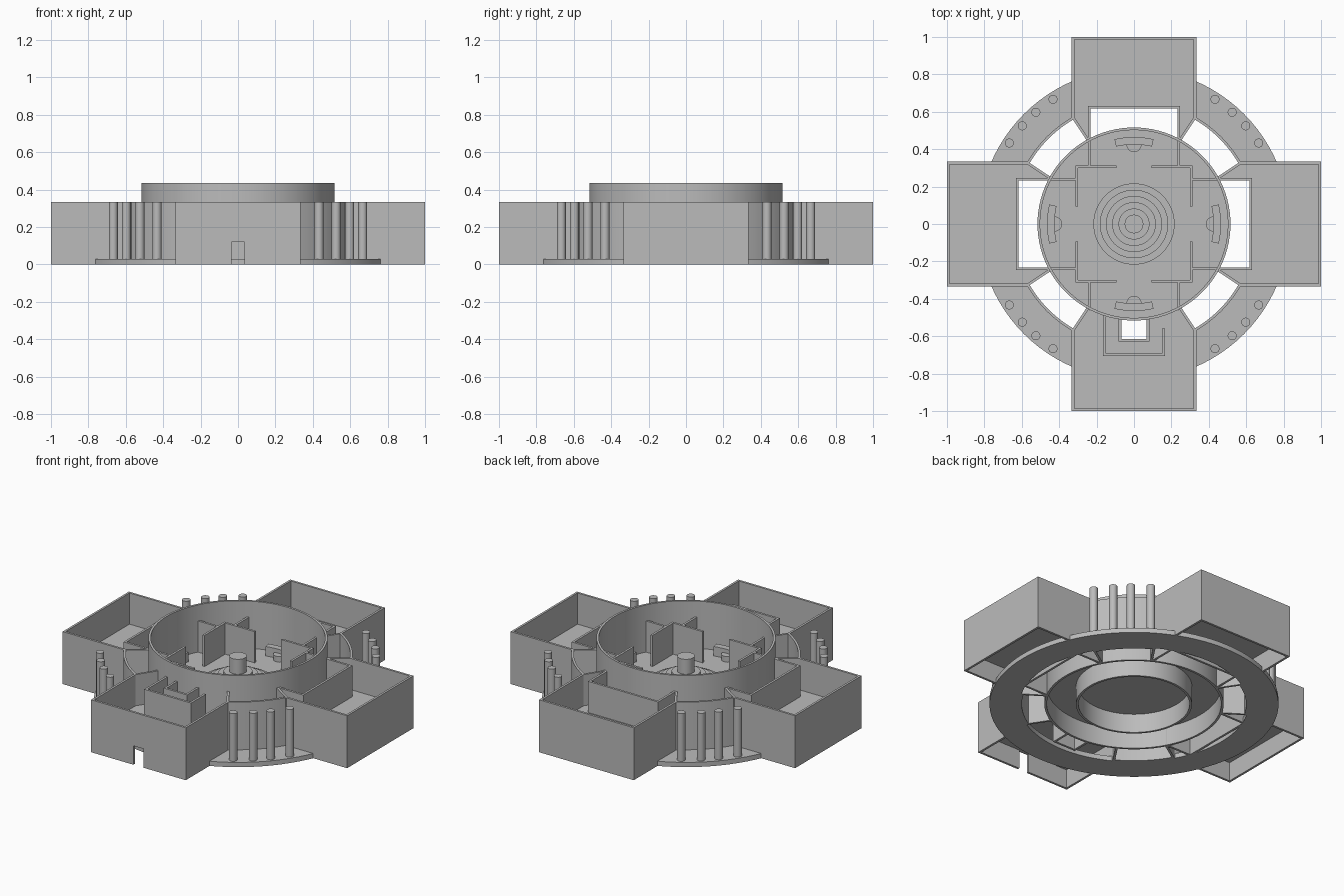
import bpy, bmesh
from math import sin, cos, radians, pi, hypot
from mathutils import Matrix, Vector

cube = bpy.data.objects.get("Cube")
if cube:
    bpy.data.objects.remove(cube, do_unlink=True)

stone = bpy.data.materials.new("grey_stone")
stone.use_nodes = True
stone.diffuse_color = (0.5, 0.5, 0.5, 1)
stone.node_tree.nodes["Principled BSDF"].inputs["Base Color"].default_value = (0.5, 0.5, 0.5, 1)

FLOOR_LOW, FLOOR, WALL_TOP = 0.12, 0.135, 0.333
DRUM_TOP, T = 0.435, 0.014


def prism(bm, pts, z0, z1):
    """Extrude a plan outline between two heights."""
    face = bm.faces.new([bm.verts.new((x, y, z0)) for x, y in pts])
    moved = bmesh.ops.extrude_face_region(bm, geom=[face])["geom"]
    bmesh.ops.translate(bm, vec=(0, 0, z1 - z0),
                        verts=[g for g in moved if isinstance(g, bmesh.types.BMVert)])


def rect(bm, x0, x1, y0, y1, z0, z1):
    prism(bm, [(x0, y0), (x1, y0), (x1, y1), (x0, y1)], z0, z1)


def wall(bm, path, z0, z1):
    """Thick wall along a plan path."""
    for a, b in zip(path, path[1:]):
        a, b = Vector(a), Vector(b)
        d = (b - a).normalized() * T / 2
        n = Vector((-d.y, d.x))
        prism(bm, [a - d - n, b + d - n, b + d + n, a - d + n], z0, z1)


def arc(bm, r0, r1, a0, a1, z0, z1, n=16):
    """Ring or ring sector with a rectangular section, angles in degrees."""
    full = a1 - a0 >= 360
    rows = []
    for i in range(n if full else n + 1):
        a = radians(a0 + (a1 - a0) * i / n)
        rows.append([bm.verts.new((r * cos(a), r * sin(a), z))
                     for r, z in ((r0, z0), (r1, z0), (r1, z1), (r0, z1))])
    pairs = list(zip(rows, rows[1:])) + ([(rows[-1], rows[0])] if full else [])
    for p, q in pairs:
        for j in range(4):
            k = (j + 1) % 4
            bm.faces.new([p[j], q[j], q[k], p[k]])
    if not full:
        bm.faces.new(rows[0])
        bm.faces.new(rows[-1])


def disc(bm, x, y, r, z0, z1, n=32):
    prism(bm, [(x + r * cos(2 * pi * i / n), y + r * sin(2 * pi * i / n)) for i in range(n)], z0, z1)


def part(name, build, turn=0):
    bm = bmesh.new()
    build(bm)
    bmesh.ops.rotate(bm, verts=bm.verts, matrix=Matrix.Rotation(radians(turn), 3, 'Z'))
    bmesh.ops.recalc_face_normals(bm, faces=bm.faces)
    mesh = bpy.data.meshes.new(name)
    bm.to_mesh(mesh)
    bm.free()
    mesh.materials.append(stone)
    obj = bpy.data.objects.new(name, mesh)
    bpy.context.collection.objects.link(obj)
    bpy.ops.object.select_all(action='DESELECT')
    obj.select_set(True)
    bpy.context.view_layer.objects.active = obj
    bpy.ops.object.shade_smooth_by_angle(angle=radians(30))


# Round base, drum and the floor it carries
part("base_ring", lambda bm: arc(bm, 0.66, 0.832, 0, 360, 0, 0.03, 96))
part("drum_wall", lambda bm: arc(bm, 0.502, 0.516, 0, 360, 0, DRUM_TOP, 96))
part("drum_floor", lambda bm: disc(bm, 0, 0, 0.505, FLOOR_LOW, FLOOR, 96))
part("under_floor_ring", lambda bm: arc(bm, 0.32, 0.334, 0, 360, 0, FLOOR_LOW, 64))


# Central stepped plinth with a short pedestal
def plinth(bm):
    for i, r in enumerate((0.217, 0.183, 0.15, 0.117, 0.083)):
        z = FLOOR + 0.018 * i
        disc(bm, 0, 0, r, z, z + 0.018, 48)
    disc(bm, 0, 0, 0.05, z + 0.018, 0.32, 32)


part("stepped_plinth", plinth)


# Wings are modelled towards +y and turned into place
W, E = 0.333 - T / 2, 1 - T / 2


def wing_walls(front):
    def build(bm):
        for s in (-1, 1):
            wall(bm, [(s * 0.25, 0.455), (s * W, 0.57), (s * W, E)], 0, WALL_TOP)
            if front:
                wall(bm, [(s * W, E), (s * 0.042, E)], 0, WALL_TOP)
        if front:
            wall(bm, [(-0.042, E), (0.042, E)], FLOOR_LOW, WALL_TOP)
        else:
            wall(bm, [(-W, E), (W, E)], 0, WALL_TOP)
    return build


def wing_floor(inner):
    def build(bm):
        rect(bm, -W, W, 0.62, E, FLOOR_LOW, FLOOR)
        for s in (-1, 1):
            prism(bm, [(s * inner, hypot(0.505, 0) if inner < 0.2 else 0.455), (s * 0.25, 0.455),
                       (s * W, 0.57), (s * W, 0.62), (s * inner, 0.62)], FLOOR_LOW, FLOOR)
    return build


def court_walls(bm):
    wall(bm, [(-0.24, 0.45), (-0.24, 0.625), (0.24, 0.625), (0.24, 0.45)], 0, WALL_TOP)


def entrance_walls(bm):
    wall(bm, [(-0.075, 0.515), (-0.075, 0.622), (0.075, 0.622), (0.075, 0.515)], 0, WALL_TOP)
    wall(bm, [(-0.158, 0.565), (-0.158, 0.7), (0.158, 0.7), (0.158, 0.49)], FLOOR, WALL_TOP)


def partitions(bm):
    for s in (-1, 1):
        wall(bm, [(s * 0.1, 0.307), (s * 0.307, 0.307), (s * 0.307, 0.1)], FLOOR, WALL_TOP)
        wall(bm, [(s * 0.24, 0.307), (s * 0.24, 0.44)], FLOOR, WALL_TOP)


def desk(bm):
    arc(bm, 0.425, 0.465, 77, 103, FLOOR, FLOOR + 0.06, 12)
    prism(bm, [(0.04 * cos(a), 0.424 - 0.04 * sin(a))
               for a in (pi * i / 12 for i in range(13))], FLOOR, FLOOR + 0.035)


def columns(bm):
    for a in (33, 41.3, 48.7, 57):
        disc(bm, 0.795 * cos(radians(a)), 0.795 * sin(radians(a)), 0.024, 0.03, WALL_TOP, 24)


for k, side in enumerate(("back", "right", "front", "left")):
    turn = 90 * k
    is_front = side == "front"
    part(side + "_wing_walls", wing_walls(is_front), turn)
    part(side + "_wing_floor", wing_floor(0.075 if is_front else 0.24), turn)
    if is_front:
        part("entrance_walls", entrance_walls, turn)
    else:
        part(side + "_court_walls", court_walls, turn)
    part(side + "_partitions", partitions, turn)
    part(side + "_desk", desk, turn)
    part(side + "_columns", columns, turn)
    part(side + "_curved_wall", lambda bm: arc(bm, 0.646, 0.66, 30, 60, 0, WALL_TOP, 12), turn)
